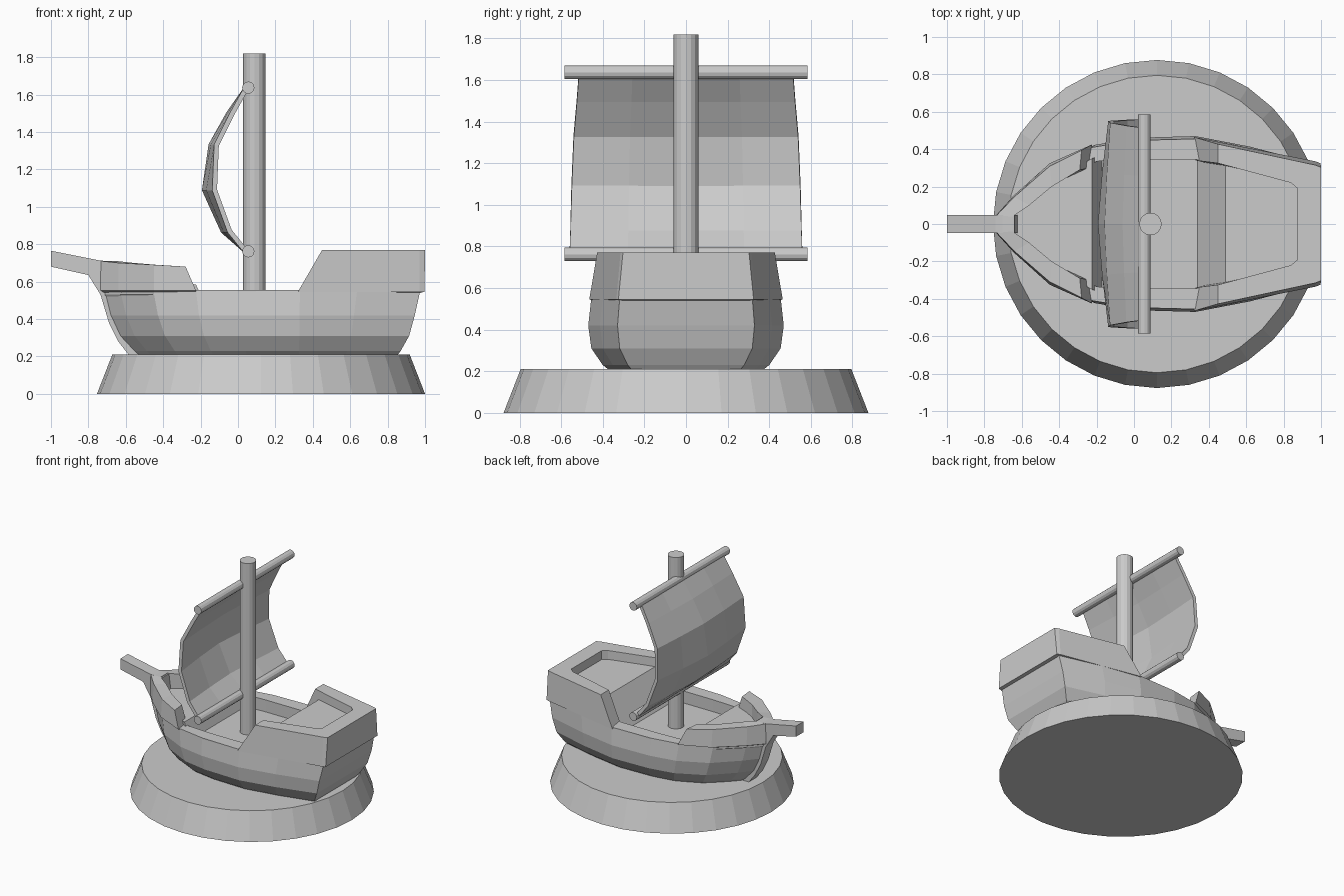
import bpy, bmesh, math
from mathutils import Vector

if "Cube" in bpy.data.objects:
    bpy.data.objects.remove(bpy.data.objects["Cube"])


def loft(name, rows, mirror=False, tube=False):
    """Skin equal-length point rows; tube closes each row and caps both ends."""
    bm = bmesh.new()
    vs = [[bm.verts.new(p) for p in row] for row in rows]
    n = len(rows[0])
    for a, b in zip(vs, vs[1:]):
        for i in range(n if tube else n - 1):
            j = (i + 1) % n
            bm.faces.new((a[i], a[j], b[j], b[i]))
    if tube:
        bm.faces.new(vs[0][::-1])
        if not mirror or abs(rows[-1][0][1]) > 1e-4:
            bm.faces.new(vs[-1])
    bmesh.ops.recalc_face_normals(bm, faces=bm.faces[:])
    me = bpy.data.meshes.new(name)
    bm.to_mesh(me)
    bm.free()
    ob = bpy.data.objects.new(name, me)
    bpy.context.collection.objects.link(ob)
    if mirror:
        m = ob.modifiers.new("mirror", 'MIRROR')
        m.use_axis = (False, True, False)
    return ob


def rod(name, loc, r, length, sides, along_y=False):
    rot = (math.pi / 2, 0, 0) if along_y else (0, 0, 0)
    bpy.ops.mesh.primitive_cylinder_add(vertices=sides, radius=r, depth=length,
                                        location=loc, rotation=rot)
    bpy.context.object.name = name


def bulwark(name, stations):
    """Half rail; station = outer bottom, outer top, inner top, inner bottom."""
    return loft(name, stations, mirror=True, tube=True)


# Display base
bpy.ops.mesh.primitive_cone_add(vertices=32, radius1=0.877, radius2=0.795, depth=0.21,
                                location=(0.123, 0, 0.105))
bpy.context.object.name = "base"

# Hull: waterline outline as (length fraction, width fraction), scaled per level
outline = [(0, 0), (0, .10), (.05, .31), (.155, .67), (.29, .90), (.42, .98),
           (.62, 1), (.80, .88), (1, .70), (1, 0)]
levels = [(.19, -.52, .84, .35), (.23, -.56, .87, .40), (.31, -.63, .915, .455),
          (.42, -.68, .945, .47), (.555, -.715, .975, .455)]
loft("hull", [[(x0 + (x1 - x0) * t, w * f, z) for t, f in outline]
              for z, x0, x1, w in levels], mirror=True)

# Waist gunwale, running the full length under the raised rails
waist = [(-.715, .045, -.64, .03), (-.63, .14, -.60, .08), (-.45, .305, -.43, .20),
         (-.22, .41, -.20, .335), (0, .447, 0, .345), (.33, .455, .33, .345),
         (.97, .318, .85, .21)]
bulwark("gunwale", [[(xo, yo, .53), (xo, yo, .555), (xi, yi, .555), (xi, yi, .42)]
                    for xo, yo, xi, yi in waist])

# Raised bow rail
bow = [(-.225, .425, -.28, .395, -.29, .29, -.225, .30, .68),
       (-.45, .325, -.45, .31, -.44, .20, -.44, .20, .69),
       (-.64, .155, -.64, .145, -.56, .10, -.56, .10, .70),
       (-.735, .05, -.735, .045, -.65, .04, -.65, .04, .71),
       (-.745, 0, -.745, 0, -.65, 0, -.65, 0, .71)]
bulwark("bow_rail", [[(a, b, .553), (c, d, z), (e, f, z), (g, h, .50)]
                     for a, b, c, d, e, f, g, h, z in bow])

# Raised stern rail with transom
stern = [(.32, .465, .45, .427, .45, .325, .33, .34),
         (.97, .335, .97, .315, .84, .22, .84, .22),
         (.997, .325, 1.0, .303, .875, .19, .875, .19),
         (.997, 0, 1.0, 0, .875, 0, .875, 0)]
bulwark("stern_rail", [[(a, b, .545), (c, d, .77), (e, f, .77), (g, h, .52)]
                       for a, b, c, d, e, f, g, h in stern])

# Stepped deck: (x, half width, height)
deck = [(-.66, .04, .59), (-.44, .235, .59), (-.225, .35, .585), (-.17, .37, .46),
        (.34, .38, .46), (.49, .35, .70), (.92, .23, .70)]
loft("deck", [[(x, -w, z), (x, w, z), (x, w, .40), (x, -w, .40)] for x, w, z in deck],
     tube=True)

# Stem and bowsprit
stem = [(-.57, .19), (-.64, .28), (-.69, .38), (-.735, .53), (-.80, .635), (-1, .68),
        (-1, .765), (-.74, .713), (-.64, .705), (-.62, .56), (-.46, .19)]
loft("stem_and_bowsprit", [[(x, y, z) for x, z in stem] for y in (-.048, .048)], tube=True)

# Mast and yards
rod("mast", (.088, 0, 1.12), .06, 1.40, 16)
for name, z in (("upper_yard", 1.637), ("lower_yard", .762)):
    rod(name, (.055, 0, z), .033, 1.17, 12, along_y=True)

# Billowing sail: (height, edge x, centre x, half width)
sail_rows = [(1.635, .045, .045, .515), (1.50, -.03, -.05, .525), (1.33, -.115, -.145, .54),
             (1.09, -.125, -.18, .55), (.87, -.045, -.08, .556), (.765, .04, .04, .56)]
sail = loft("sail", [[(e + (c - e) * (1 - abs(s) ** 1.3), w * s, z)
                      for s in (-1, -.5, 0, .5, 1)] for z, e, c, w in sail_rows])
mod = sail.modifiers.new("thickness", 'SOLIDIFY')
mod.thickness = .026
mod.offset = 0
